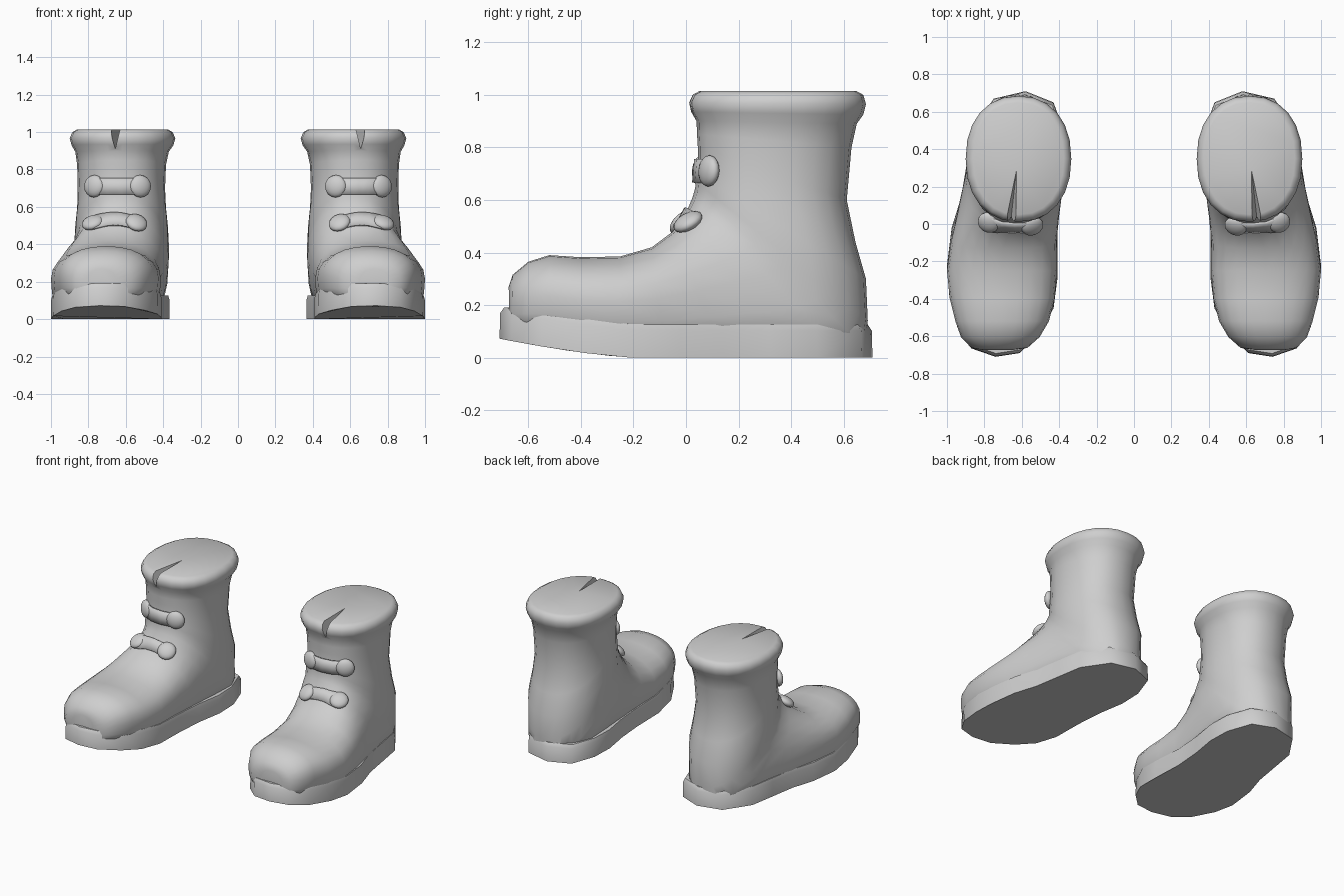
import bpy, bmesh, math
from mathutils import Vector, Matrix
from mathutils.bvhtree import BVHTree

if "Cube" in bpy.data.objects:
    bpy.data.objects.remove(bpy.data.objects["Cube"], do_unlink=True)

shade = (0.62, 0.62, 0.62, 1)
grey = bpy.data.materials.new("plain_grey")
grey.use_nodes = True
grey.diffuse_color = shade
grey.node_tree.nodes["Principled BSDF"].inputs["Base Color"].default_value = shade


def to_object(name, bm):
    bmesh.ops.recalc_face_normals(bm, faces=bm.faces)
    mesh = bpy.data.meshes.new(name)
    bm.to_mesh(mesh)
    mesh.materials.append(grey)
    obj = bpy.data.objects.new(name, mesh)
    bpy.context.collection.objects.link(obj)
    return obj


def activate(obj):
    bpy.ops.object.select_all(action="DESELECT")
    obj.select_set(True)
    bpy.context.view_layer.objects.active = obj


def finish(obj, angle=40):
    """Smooth the part and mirror it to the other boot."""
    activate(obj)
    bpy.ops.object.shade_smooth_by_angle(angle=math.radians(angle))
    obj.modifiers.new("other_boot", "MIRROR").use_mirror_merge = False


def loft(rings):
    """Skin closed rings of points and cap both ends."""
    bm = bmesh.new()
    loops = [[bm.verts.new(p) for p in ring] for ring in rings]
    n = len(loops[0])
    for a, b in zip(loops, loops[1:]):
        for i in range(n):
            j = (i + 1) % n
            bm.faces.new((a[i], a[j], b[j], b[i]))
    bm.faces.new(loops[0])
    bm.faces.new(loops[-1])
    return bm


def power(v, e):
    return math.copysign(abs(v) ** e, v)


def section(ty, tz, by, bz, x0, x1, e, n=24):
    """Rounded section between a front/top point and a back/bottom point."""
    ring = []
    for i in range(n):
        c, s = math.cos(math.tau * i / n), math.sin(math.tau * i / n)
        k = e if c < 0 else 0.9
        u = 0.5 - 0.5 * power(c, k)
        y, z = ty + (by - ty) * u, tz + (bz - tz) * u
        dx = (x1 - x0) / 2 * power(s, k)
        # Keep the heel round in plan
        if y > .38 and z < .42:
            limit = .25 * max(0, 1 - ((y - .38) / .315) ** 2) ** .5
            dx = max(-limit, min(limit, dx))
        ring.append(((x0 + x1) / 2 + dx, y, z))
    return ring


# Boot upper: sections run from the toe, fan round the ankle and climb the shaft
upper_rows = [
    (-.675, .27, -.672, .12, .65, .81, .8),
    (-.66, .315, -.665, .1, .57, .87, .7),
    (-.6, .365, -.61, .09, .505, .925, .6),
    (-.52, .39, -.52, .08, .455, .955, .6),
    (-.4, .382, -.4, .06, .425, .985, .6),
    (-.25, .385, -.25, .04, .412, 1.0, .6),
    (-.13, .42, -.08, .03, .415, .98, .6),
    (-.05, .48, .14, .03, .4, .945, .6),
    (.0, .55, .4, .03, .38, .9, .6),
    (.025, .61, .58, .03, .37, .88, .6),
    (.035, .645, .68, .04, .37, .875, .65),
    (.037, .67, .692, .14, .37, .875, .75),
    (.04, .7, .685, .3, .375, .87, .85),
    (.045, .75, .645, .44, .385, .86, .9),
    (.045, .8, .612, .6, .39, .857, .9),
    (.042, .85, .63, .8, .385, .86, .9),
    (.04, .9, .65, .89, .37, .87, .9),
    (.02, .935, .675, .925, .345, .89, .9),
    (.012, .97, .685, .965, .335, .9, .9),
    (.025, 1.0, .675, 1.0, .35, .885, .9),
    (.05, 1.014, .65, 1.014, .375, .86, .9),
]
upper_bm = loft([section(*row) for row in upper_rows])
bmesh.ops.recalc_face_normals(upper_bm, faces=upper_bm.faces)
surface = BVHTree.FromBMesh(upper_bm)
upper = to_object("boot_upper", upper_bm)

# V-shaped slit at the front of the collar
slit = bmesh.new()
for p in ((.62, -.06, 1.06), (.71, -.06, 1.06), (.667, -.06, .87), (.627, .3, 1.02)):
    slit.verts.new(p)
bmesh.ops.convex_hull(slit, input=slit.verts)
cutter = to_object("slit_cutter", slit)
cutter.hide_render = True
cut = upper.modifiers.new("slit", "BOOLEAN")
cut.operation, cut.solver, cut.object = "DIFFERENCE", "EXACT", cutter
activate(upper)
bpy.ops.object.modifier_apply(modifier="slit")
bpy.data.objects.remove(cutter, do_unlink=True)
finish(upper, 45)

# Sole: flat under the heel, curling up at the toe
outline = [
    (.74, -.71), (.87, -.665), (.945, -.55), (.988, -.38), (1.0, -.22),
    (.975, -.02), (.925, .14), (.895, .32), (.865, .5), (.75, .67),
    (.58, .71), (.43, .65), (.37, .48), (.365, .32), (.395, .14),
    (.41, -.05), (.408, -.28), (.43, -.45), (.5, -.58), (.61, -.69),
]


def sole_ring(inset, level):
    ring = []
    for x, y in outline:
        curl = max(0, (-.2 - y) / .5)
        low, high = .07 * curl ** 1.4, .125 + .065 * curl
        ring.append((.68 + (x - .68) * (1 - inset), y * (1 - inset), low + (high - low) * level))
    return ring


sole = to_object("sole", loft([sole_ring(0, 0), sole_ring(.004, .82), sole_ring(.025, 1), sole_ring(.12, 1)]))
finish(sole, 55)


def on_front(x, z):
    hit, normal, _, _ = surface.ray_cast(Vector((x, -1, z)), Vector((0, 1, 0)))
    return hit, normal


# Straps with a round button at each end; lean turns the buttons outward from the leather
for name, x0, x1, z, arch, half, lean in (
    ("upper", .525, .765, .71, 0, .045, Vector((0, -.5, 0))),
    ("lower", .545, .775, .51, .022, .034, Vector((0, 0, .35))),
):
    strap = bmesh.new()
    columns, steps = [], 10
    for i in range(steps + 1):
        t = i / steps
        middle = z + arch * math.sin(math.pi * t)
        column = []
        for dz in (-half, 0, half):
            hit, normal = on_front(x0 + (x1 - x0) * t, middle + dz)
            column.append(strap.verts.new(hit + normal * .008))
        columns.append(column)
    for a, b in zip(columns, columns[1:]):
        for k in range(2):
            strap.faces.new((a[k], b[k], b[k + 1], a[k + 1]))
    strap_obj = to_object(name + "_strap", strap)
    finish(strap_obj)
    thick = strap_obj.modifiers.new("thickness", "SOLIDIFY")
    thick.thickness, thick.offset = .012, 0

    for side, x in (("inner", x0), ("outer", x1)):
        hit, normal = on_front(x, z)
        facing = (normal + lean).normalized()
        place = (Matrix.Translation(hit + facing * .008)
                 @ facing.to_track_quat("Z", "Y").to_matrix().to_4x4()
                 @ Matrix.Diagonal((.06, .06, .03, 1)))
        button = bmesh.new()
        bmesh.ops.create_uvsphere(button, u_segments=16, v_segments=10, radius=1, matrix=place)
        finish(to_object(name + "_" + side + "_button", button), 60)
